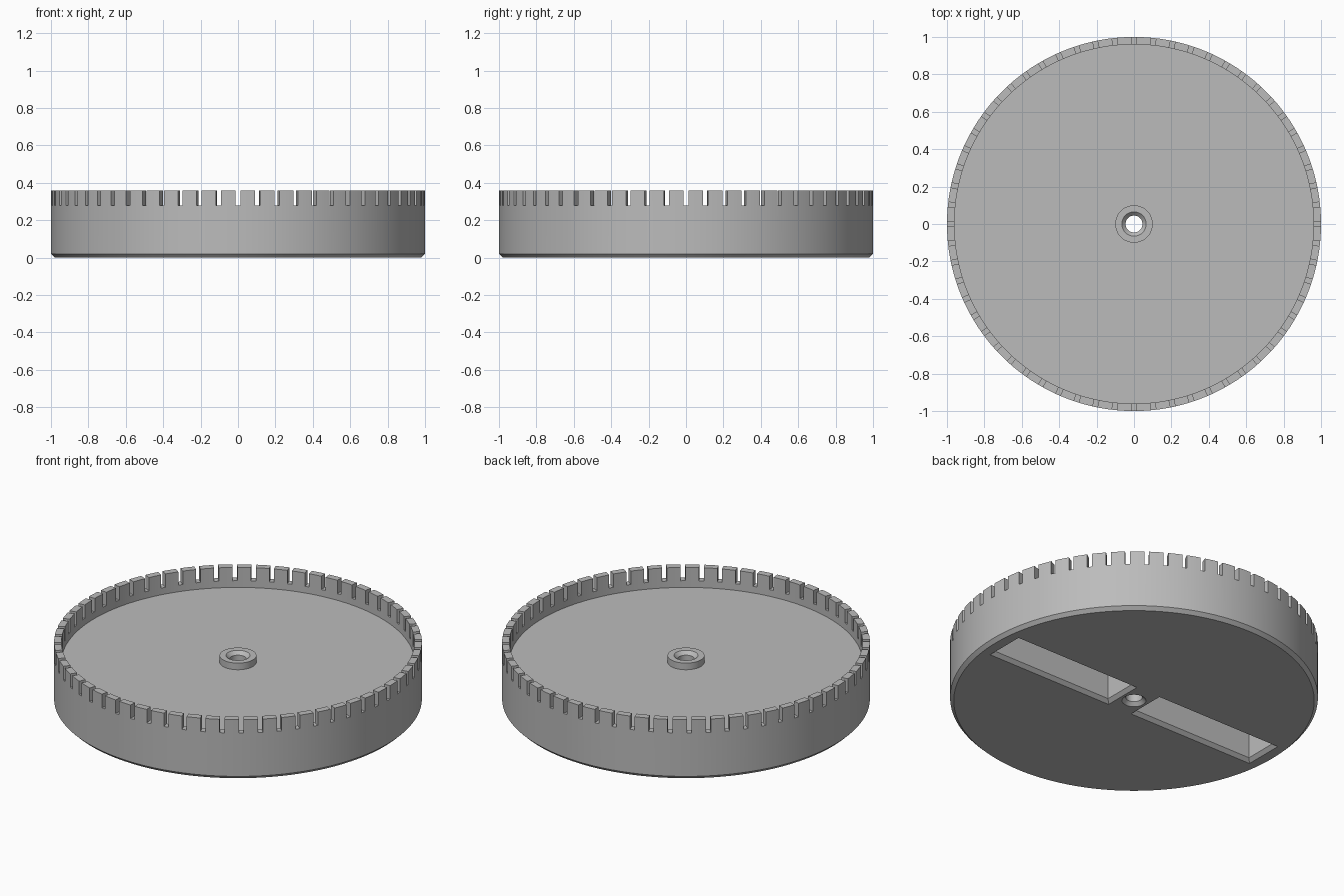
import bpy, bmesh, math
from mathutils import Matrix, Vector

if "Cube" in bpy.data.objects:
    bpy.data.objects.remove(bpy.data.objects["Cube"])

SEG = 180          # sides of the round parts
SLOTS = 60         # notches in the rim
SLOT_W = 0.026

grey = bpy.data.materials.new("plain grey")
grey.diffuse_color = (0.5, 0.5, 0.5, 1)
grey.use_nodes = True
grey.node_tree.nodes["Principled BSDF"].inputs["Base Color"].default_value = grey.diffuse_color


def make_object(name, bm):
    bmesh.ops.recalc_face_normals(bm, faces=bm.faces[:])
    mesh = bpy.data.meshes.new(name)
    bm.to_mesh(mesh)
    bm.free()
    mesh.materials.append(grey)
    obj = bpy.data.objects.new(name, mesh)
    bpy.context.collection.objects.link(obj)
    return obj


def lathe(name, profile):
    """Revolve a closed (radius, z) profile around the z axis."""
    bm = bmesh.new()
    rings = []
    for i in range(SEG):
        a = 2 * math.pi * i / SEG
        rings.append([bm.verts.new((r * math.cos(a), r * math.sin(a), z)) for r, z in profile])
    n = len(profile)
    for i in range(SEG):
        p, q = rings[i], rings[(i + 1) % SEG]
        for j in range(n):
            k = (j + 1) % n
            bm.faces.new((p[j], q[j], q[k], p[k]))
    return make_object(name, bm)


def add_pocket(bm, side):
    """Rectangular pocket with a chamfered mouth, as stacked rectangles."""
    loops = []
    for grow, z in ((0.04, -0.02), (0.0, 0.02), (0.0, 0.20)):
        hx, hy = 0.40 + grow, 0.10 + grow
        loops.append([bm.verts.new((side * 0.50 + sx * hx, sy * hy, z))
                      for sx, sy in ((-1, -1), (1, -1), (1, 1), (-1, 1))])
    bm.faces.new(loops[0][::-1])
    bm.faces.new(loops[-1])
    for low, high in zip(loops, loops[1:]):
        for j in range(4):
            k = (j + 1) % 4
            bm.faces.new((low[j], low[k], high[k], high[j]))


def cut(target, cutter):
    """Subtract the cutter, then remove it."""
    cutter.hide_render = True
    mod = target.modifiers.new("cut", 'BOOLEAN')
    mod.operation = 'DIFFERENCE'
    mod.solver = 'EXACT'
    mod.object = cutter
    bpy.context.view_layer.objects.active = target
    bpy.ops.object.modifier_apply(modifier=mod.name)
    bpy.data.objects.remove(cutter)


# Dish: chamfered foot, thin rim, raised floor, hub and countersunk bore
dish = lathe("notched_dish", [
    (0.065, 0.0), (0.98, 0.0), (1.0, 0.02), (1.0, 0.36), (0.96, 0.36), (0.96, 0.24),
    (0.10, 0.24), (0.10, 0.28), (0.065, 0.28), (0.045, 0.26), (0.045, 0.02)])

# Two pockets in the underside
bm = bmesh.new()
for side in (-1, 1):
    add_pocket(bm, side)
cut(dish, make_object("pocket_cutter", bm))

# Evenly spaced notches around the rim
bm = bmesh.new()
for i in range(SLOTS):
    place = (Matrix.Rotation(2 * math.pi * i / SLOTS, 4, 'Z')
             @ Matrix.Translation((0.98, 0, 0.34))
             @ Matrix.Diagonal((0.10, SLOT_W, 0.12, 1)))
    bmesh.ops.create_cube(bm, size=1, matrix=place)
cut(dish, make_object("notch_cutter", bm))

# Smooth round walls, crisp edges
bpy.ops.object.select_all(action='DESELECT')
dish.select_set(True)
bpy.context.view_layer.objects.active = dish
bpy.ops.object.shade_smooth_by_angle(angle=math.radians(30))
